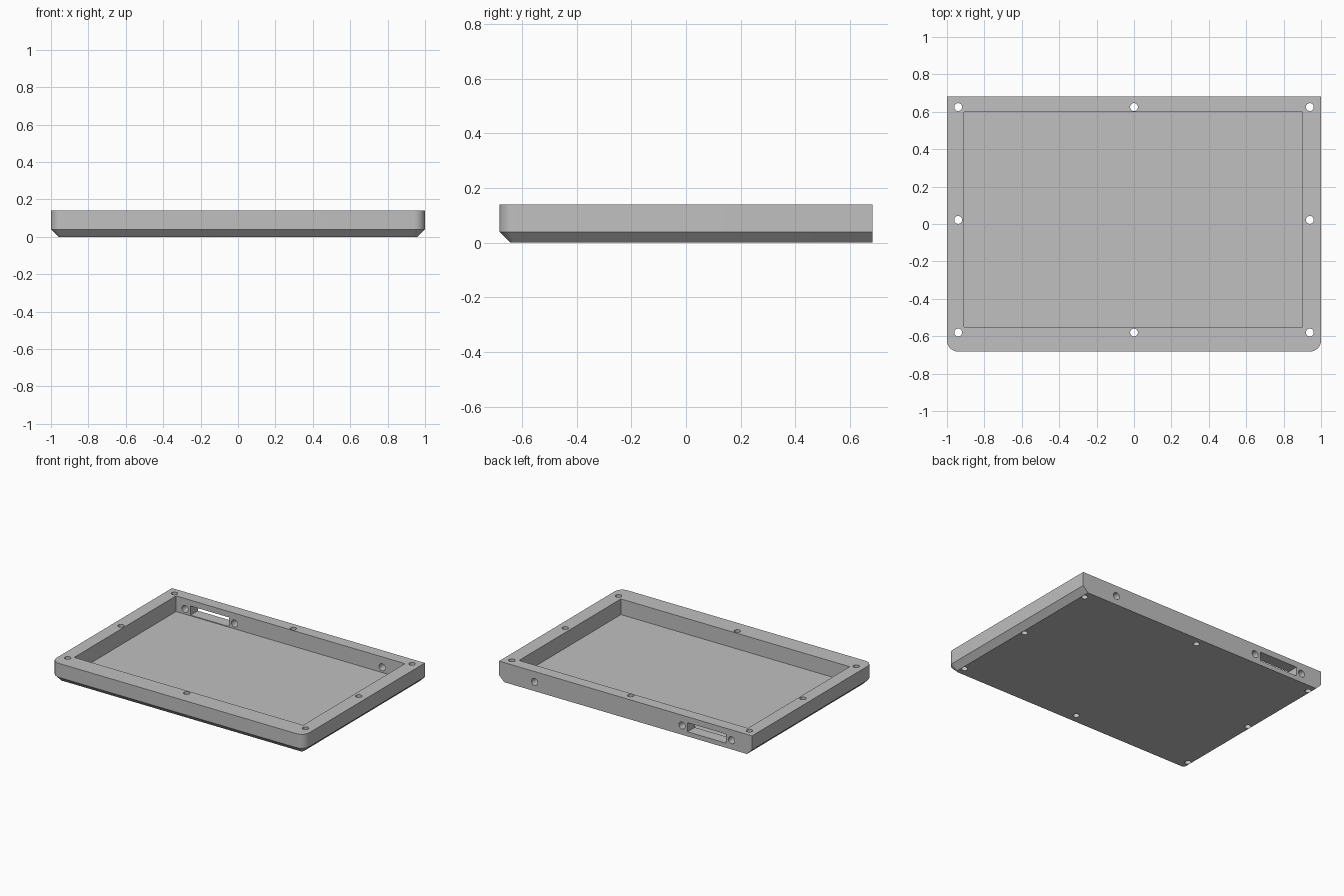
import bpy, bmesh, math
from mathutils import Matrix

cube = bpy.data.objects.get("Cube")
if cube:
    bpy.data.objects.remove(cube, do_unlink=True)

HALF_X, HALF_Y, HEIGHT = 1.0, 0.6825, 0.14
CHAMFER, RADIUS, FLOOR = 0.04, 0.06, 0.028
STEPS = 8

grey = bpy.data.materials.new("plain grey")
grey.use_nodes = True
colour = (0.527, 0.527, 0.527, 1)
grey.diffuse_color = colour
grey.node_tree.nodes["Principled BSDF"].inputs["Base Color"].default_value = colour


def make_object(name, bm):
    bmesh.ops.recalc_face_normals(bm, faces=bm.faces)
    mesh = bpy.data.meshes.new(name)
    bm.to_mesh(mesh)
    bm.free()
    mesh.materials.append(grey)
    obj = bpy.data.objects.new(name, mesh)
    bpy.context.collection.objects.link(obj)
    return obj


def outline(inset):
    """Square corners at the back, rounded at the front; the back edge is never inset."""
    cx, cy, r = HALF_X - RADIUS, RADIUS - HALF_Y, RADIUS - inset
    points = [(HALF_X - inset, HALF_Y), (inset - HALF_X, HALF_Y)]
    for side, start in ((-1, math.pi), (1, 1.5 * math.pi)):
        for i in range(STEPS + 1):
            a = start + i / STEPS * math.pi / 2
            points.append((side * cx + r * math.cos(a), cy + r * math.sin(a)))
    return points


def box(bm, low, high):
    size = [h - l for l, h in zip(low, high)]
    middle = [(h + l) / 2 for l, h in zip(low, high)]
    bmesh.ops.create_cube(bm, size=1, matrix=Matrix.Translation(middle) @ Matrix.Diagonal((*size, 1)))


def cylinder(bm, centre, radius, depth, along_y=False):
    turn = Matrix.Rotation(math.pi / 2 if along_y else 0, 4, 'X')
    bmesh.ops.create_cone(bm, cap_ends=True, segments=32, radius1=radius, radius2=radius,
                          depth=depth, matrix=Matrix.Translation(centre) @ turn)


def cut(target, name, bm):
    cutter = make_object(name, bm)
    cutter.hide_render = True
    mod = target.modifiers.new(name, 'BOOLEAN')
    mod.operation, mod.solver, mod.object = 'DIFFERENCE', 'EXACT', cutter
    bpy.ops.object.modifier_apply(modifier=mod.name)
    bpy.data.objects.remove(cutter, do_unlink=True)


# Solid tray body with chamfered underside
bm = bmesh.new()
rings = [[bm.verts.new((x, y, z)) for x, y in outline(inset)]
         for inset, z in ((CHAMFER, 0), (0, CHAMFER), (0, HEIGHT))]
for lower, upper in zip(rings, rings[1:]):
    for i in range(len(lower)):
        j = (i + 1) % len(lower)
        bm.faces.new((lower[i], lower[j], upper[j], upper[i]))
bm.faces.new(rings[0])
bm.faces.new(rings[-1])
tray = make_object("enclosure_tray", bm)
bpy.context.view_layer.objects.active = tray
tray.select_set(True)

# Open cavity
bm = bmesh.new()
box(bm, (-0.91, -0.55, FLOOR), (0.90, 0.60, 0.3))
cut(tray, "cavity_cutter", bm)

# Screw holes round the rim
bm = bmesh.new()
for x in (-0.94, 0, 0.94):
    for y in (-0.58, 0.022, 0.625):
        if x or y != 0.022:
            cylinder(bm, (x, y, HEIGHT / 2), 0.021, 0.4)
cut(tray, "screw_hole_cutter", bm)

# Connector slot and round holes through the back wall
bm = bmesh.new()
box(bm, (-0.795, 0.57, 0.033), (-0.49, 0.75, 0.098))
for x in (-0.838, -0.447, 0.72):
    cylinder(bm, (x, 0.66, 0.066), 0.025, 0.18, along_y=True)
cut(tray, "back_opening_cutter", bm)

bpy.ops.object.shade_smooth_by_angle(angle=math.radians(30))
